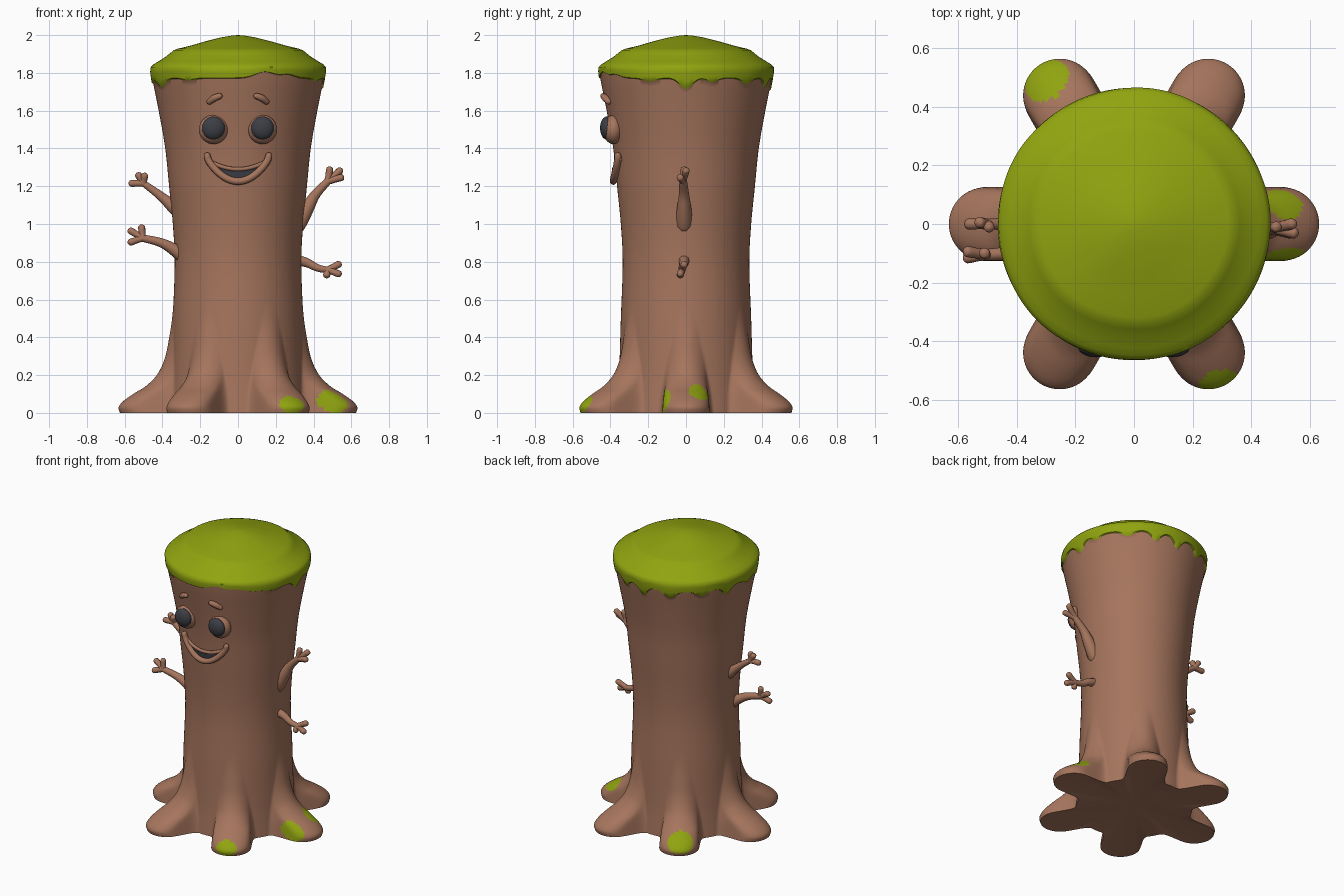
import bpy, bmesh, math
from mathutils import Vector

if "Cube" in bpy.data.objects:
    bpy.data.objects.remove(bpy.data.objects["Cube"])


def material(name, rgb):
    m = bpy.data.materials.new(name)
    m.diffuse_color = (*rgb, 1)
    m.use_nodes = True
    m.node_tree.nodes["Principled BSDF"].inputs["Base Color"].default_value = m.diffuse_color
    return m


BARK = material("bark brown", (0.38, 0.178, 0.11))
MOSS = material("moss green", (0.28, 0.37, 0.005))
DARK = material("dark grey", (0.045, 0.048, 0.06))


def interp(table, z):
    """Smooth (cubic) interpolation in a table of (z, value)."""
    n = len(table)
    if z >= table[-1][0]:
        return table[-1][1]
    i = max(j for j in range(n - 1) if table[j][0] <= z)

    def slope(j):
        a, b = table[max(j - 1, 0)], table[min(j + 1, n - 1)]
        return (b[1] - a[1]) / (b[0] - a[0])
    (z0, v0), (z1, v1) = table[i], table[i + 1]
    h = z1 - z0
    t = (z - z0) / h
    return ((2*t**3 - 3*t*t + 1) * v0 + (t**3 - 2*t*t + t) * h * slope(i)
            + (3*t*t - 2*t**3) * v1 + (t**3 - t*t) * h * slope(i + 1))


TRUNK = [(0, .37), (.2, .355), (.5, .345), (.8, .335), (1, .345), (1.2, .365),
         (1.4, .385), (1.6, .42), (1.75, .45), (1.8, .458)]
ROOT_LEN = [(0, .625), (.03, .632), (.06, .61), (.1, .555), (.14, .49), (.2, .43),
            (.3, .38), (.4, .35), (.6, .28)]
ROOT_HALF = [(0, .127), (.1, .117), (.2, .1), (.4, .06), (.6, .03)]
CAP = [(1.83, .464), (1.845, .45), (1.86, .425), (1.885, .385), (1.905, .36), (1.92, .342),
       (1.928, .32), (1.945, .25), (1.968, .17), (1.988, .09), (1.998, .03)]
# moss drips: angle in degrees, depth, width
DRIPS = [(0, .055, 6), (18, .02, 5), (45, .03, 6), (68, .05, 5), (88, .065, 5),
         (112, .05, 6), (138, .035, 6), (160, .055, 5), (184, .03, 7), (205, .045, 9),
         (235, .01, 7), (288, -.035, 9), (305, -.02, 8), (335, .015, 7)]
# moss patches on the roots: centre, radii
PATCHES = [((.30, -.585, .065), (.09, .09, .075)), ((.515, -.125, .07), (.095, .05, .07)),
           ((.515, .07, .11), (.075, .055, .06)), ((-.32, .515, .10), (.10, .10, .085))]
EDGE = 1.77


def moss_drop(deg):
    return sum(d * math.exp(-((((deg - a + 180) % 360) - 180) / w) ** 2) for a, d, w in DRIPS)


def radius(z, th):
    """Trunk radius blended with six rounded root spokes."""
    r = interp(TRUNK, z)
    if z > .6:
        return r
    L, w = interp(ROOT_LEN, z), interp(ROOT_HALF, z)
    phi = abs((th + math.pi / 6) % (math.pi / 3) - math.pi / 6)
    c, s = L - w, math.sin(phi)
    if s * c < w and (s < 1e-6 or w / s * math.cos(phi) > c):
        q = c * math.cos(phi) + math.sqrt(max(w * w - (c * s) ** 2, 0))
    else:
        q = w / s
    k = .06
    h = max(k - abs(r - q), 0) / k
    return max(r, q) + h * h * k / 4


def finish(bm, name, mats, angle=50):
    bmesh.ops.recalc_face_normals(bm, faces=bm.faces[:])
    me = bpy.data.meshes.new(name)
    bm.to_mesh(me)
    bm.free()
    for m in mats:
        me.materials.append(m)
    ob = bpy.data.objects.new(name, me)
    bpy.context.collection.objects.link(ob)
    bpy.ops.object.select_all(action='DESELECT')
    ob.select_set(True)
    bpy.context.view_layer.objects.active = ob
    bpy.ops.object.shade_smooth_by_angle(angle=math.radians(angle))
    return ob


# trunk with roots and mossy top, one continuous skin
N = 420
heights = [i * .01 for i in range(22)] + [.22 + i * .03 for i in range(13)]
heights += [.65 + i * .075 for i in range(14)] + [1.66, 1.70, 1.74, EDGE, EDGE + .004, 1.79, 1.81]
edge_row = heights.index(EDGE)
bm = bmesh.new()
rows = []
for i, z in enumerate(heights + [c[0] for c in CAP]):
    ring = []
    for j in range(N):
        th = 2 * math.pi * j / N
        if i < len(heights):
            f = max(0, 1 - (EDGE - z) / .17) if z <= EDGE else max(0, 1 - (z - EDGE) / .05)
            zz = z - f * moss_drop(math.degrees(th))
            r = radius(zz, th) + (.007 if i > edge_row else 0)
        else:
            zz, r = CAP[i - len(heights)]
            r *= 1 + .006 * math.sin(5 * th + 1)
        ring.append(bm.verts.new((r * math.cos(th), r * math.sin(th), zz)))
    rows.append(ring)
for i in range(len(rows) - 1):
    for j in range(N):
        k = (j + 1) % N
        f = bm.faces.new((rows[i][j], rows[i][k], rows[i + 1][k], rows[i + 1][j]))
        c = f.calc_center_median()
        patch = any(sum(((c[a] - p[a]) / q[a]) ** 2 for a in range(3)) < 1 for p, q in PATCHES)
        f.material_index = int(i >= edge_row or patch)
for ring, z, m in ((rows[0], .03, 0), (rows[-1], 2.0, 1)):
    v = bm.verts.new((0, 0, z))
    for j in range(N):
        bm.faces.new((ring[j], ring[(j + 1) % N], v)).material_index = m
finish(bm, "trunk", [BARK, MOSS])


def tubes(name, paths):
    """Round-ended tubes; each path is a list of (x, y, z, radius)."""
    cu = bpy.data.curves.new(name, 'CURVE')
    cu.dimensions = '3D'
    cu.bevel_depth = 1
    cu.bevel_resolution = 3
    cu.use_fill_caps = True
    for path in paths:
        def tip(p, q):
            a, b = Vector(p[:3]), Vector(q[:3])
            d = (a - b).normalized() * p[3]
            return [(*(a + d * .8), p[3] * .8), (*(a + d), p[3] * .1)]
        pts = tip(path[0], path[1])[::-1] + path + tip(path[-1], path[-2])
        s = cu.splines.new('NURBS')
        s.points.add(len(pts) - 1)
        for sp, p in zip(s.points, pts):
            sp.co = (*p[:3], 1)
            sp.radius = p[3]
        s.order_u = 3
        s.use_endpoint_u = True
        s.resolution_u = 5
    cu.materials.append(BARK)
    ob = bpy.data.objects.new(name, cu)
    bpy.context.collection.objects.link(ob)
    bpy.ops.object.select_all(action='DESELECT')
    ob.select_set(True)
    bpy.context.view_layer.objects.active = ob
    bpy.ops.object.convert(target='MESH')
    bpy.ops.object.shade_smooth_by_angle(angle=math.radians(60))


def branch(name, stem, tips):
    """Tapered stem with three knobbly twigs at its end."""
    e = stem[-1]
    twigs = []
    for t in tips:
        m = [(a + b) / 2 for a, b in zip(e[:3], t)]
        twigs.append([e[:3] + (.019,), (*m, .017), (*t, .02)])
    tubes(name, [stem] + twigs)


# four side branches
branch("upper_right_branch",
       [(.32, -.01, 1.0, .045), (.37, -.01, 1.09, .038), (.41, -.01, 1.16, .026), (.475, -.015, 1.225, .021)],
       [(.485, -.01, 1.285), (.537, 0, 1.28), (.543, -.03, 1.245)])
branch("lower_right_branch",
       [(.31, -.01, .81, .03), (.37, -.01, .795, .025), (.42, -.02, .765, .02), (.475, -.02, .757, .018)],
       [(.53, -.01, .785), (.53, -.03, .737), (.47, -.03, .732)])
branch("upper_left_branch",
       [(-.33, 0, 1.08, .04), (-.375, 0, 1.12, .03), (-.43, 0, 1.165, .022), (-.5, 0, 1.215, .018)],
       [(-.525, .005, 1.255), (-.56, 0, 1.215), (-.495, -.01, 1.252)])
branch("lower_left_branch",
       [(-.29, -.08, .83, .04), (-.345, -.09, .87, .032), (-.41, -.1, .905, .024), (-.505, -.105, .925, .02)],
       [(-.51, -.10, .978), (-.565, -.095, .962), (-.565, -.115, .905)])


def front(x, z, off):
    return (x, -math.sqrt(interp(TRUNK, z) ** 2 - x * x) - off, z)


def ball(name, loc, scale, mat):
    bm = bmesh.new()
    bmesh.ops.create_uvsphere(bm, u_segments=28, v_segments=16, radius=1)
    for v in bm.verts:
        v.co = Vector([v.co[a] * scale[a] + loc[a] for a in range(3)])
    finish(bm, name, [mat])


# eyes and brows
for s, side in ((-1, "left"), (1, "right")):
    ball(side + "_eye_socket", (s * .13, -.385, 1.5), (.077, .055, .077), BARK)
    ball(side + "_eye", (s * .13, -.42, 1.508), (.061, .035, .061), DARK)
    tubes(side + "_brow", [[(*front(s * .15, 1.648, .008), .016), (*front(s * .125, 1.668, .014), .019),
                            (*front(s * .098, 1.677, .014), .016)]])


# smiling mouth: lips and dark opening
def lower(t):
    return 1.225 + .115 * t * t


def upper(t):
    return 1.29 + .05 * t * t


W = .163
steps = [i / 8 for i in range(-8, 9)]
tubes("lower_lip", [[(*front(W * math.sin(t * math.pi / 2), lower(math.sin(t * math.pi / 2)) + .02 * abs(t) ** 6,
                             .018), .019) for t in steps]])
tubes("upper_lip", [[(*front(W * t, upper(t), .008), .011) for t in steps]])
bm = bmesh.new()
grid = [[bm.verts.new(front(W * t, lower(t) + (upper(t) - lower(t)) * k / 4 + k * 1e-4, .009))
         for k in range(5)] for t in steps]
for a, b in zip(grid, grid[1:]):
    for k in range(4):
        bm.faces.new((a[k], b[k], b[k + 1], a[k + 1]))
finish(bm, "mouth_opening", [DARK])
